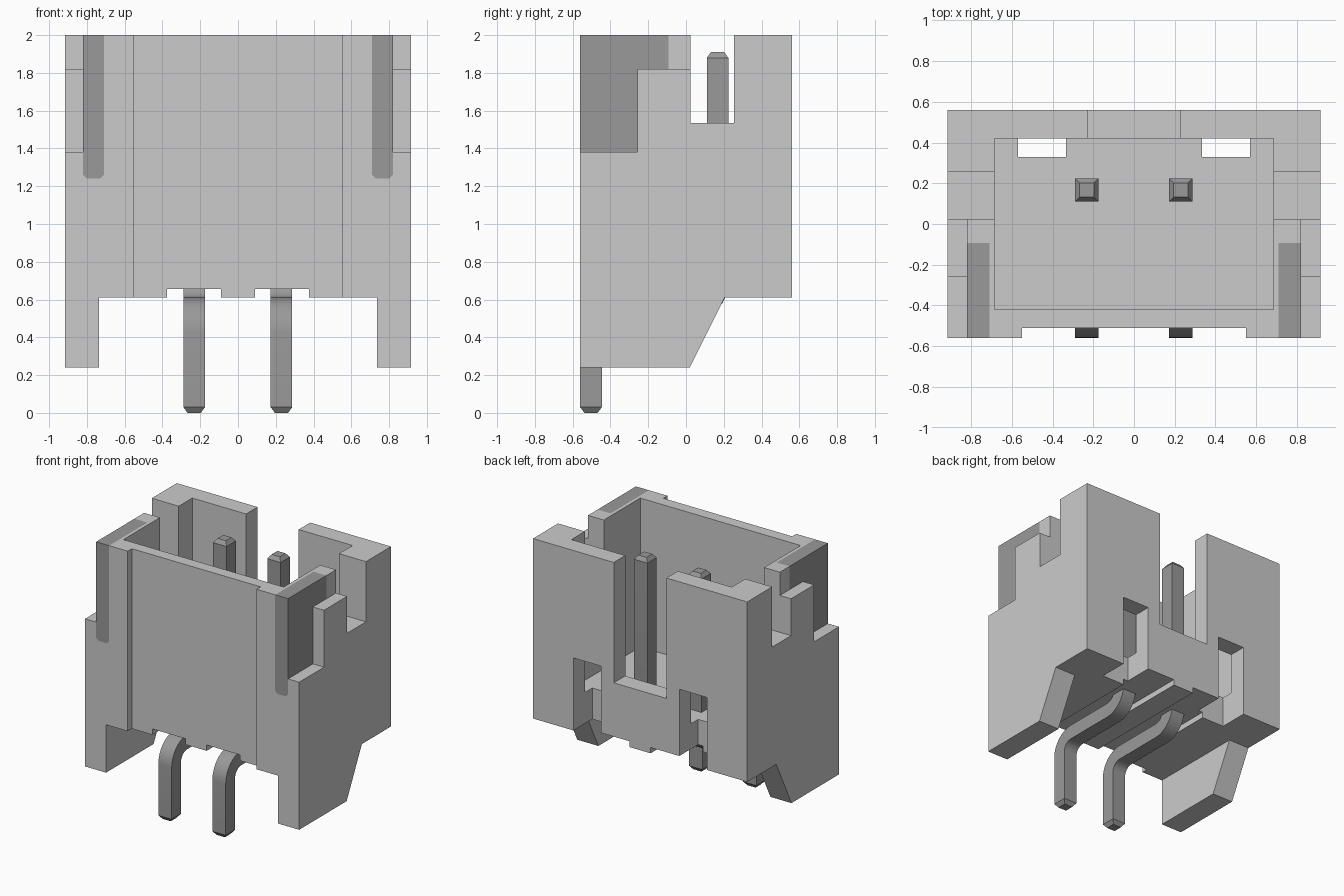
import bpy, bmesh, math

cube = bpy.data.objects.get("Cube")
if cube:
    bpy.data.objects.remove(cube, do_unlink=True)


def material(name, value):
    m = bpy.data.materials.new(name)
    m.use_nodes = True
    colour = (value, value, value, 1)
    m.diffuse_color = colour
    m.node_tree.nodes["Principled BSDF"].inputs["Base Color"].default_value = colour
    return m


PLASTIC = material("light grey plastic", 0.60)
METAL = material("dark grey metal", 0.32)


def finish(name, bm, mat):
    bmesh.ops.recalc_face_normals(bm, faces=bm.faces)
    mesh = bpy.data.meshes.new(name)
    bm.to_mesh(mesh)
    bm.free()
    mesh.materials.append(mat)
    ob = bpy.data.objects.new(name, mesh)
    bpy.context.collection.objects.link(ob)
    return ob


def prism(name, points, depth, mat=PLASTIC):
    """Extrude a closed polygon of 3D points along a vector."""
    bm = bmesh.new()
    face = bm.faces.new([bm.verts.new(p) for p in points])
    new = bmesh.ops.extrude_face_region(bm, geom=[face])["geom"]
    verts = [g for g in new if isinstance(g, bmesh.types.BMVert)]
    bmesh.ops.translate(bm, verts=verts, vec=depth)
    return finish(name, bm, mat)


def box(x0, x1, y0, y1, z0, z1):
    pts = [(x0, y0, z0), (x1, y0, z0), (x1, y1, z0), (x0, y1, z0)]
    return prism("cutter", pts, (0, 0, z1 - z0))


def cut(target, cutter):
    cutter.hide_render = True
    mod = target.modifiers.new("cut", "BOOLEAN")
    mod.operation = "DIFFERENCE"
    mod.solver = "EXACT"
    mod.object = cutter
    bpy.context.view_layer.objects.active = target
    bpy.ops.object.modifier_apply(modifier=mod.name)
    bpy.data.objects.remove(cutter, do_unlink=True)


def side_plate(name, s, top, front, mat):
    """Plate with two clipped lower corners, running back from the front."""
    xz = [(.71, top), (.71, 1.26), (.73, 1.24), (.80, 1.24), (.82, 1.26), (.82, top)]
    return prism(name, [(s * x, front, z) for x, z in xz], (0, -.093 - front, 0), mat)


# Housing: side profile with sloped legs and the side notch
profile = [(-.56, .24), (.02, .24), (.205, .61), (.56, .61), (.56, 2),
           (.255, 2), (.255, 1.535), (.025, 1.535), (.025, 2), (-.56, 2)]
housing = prism("housing", [(-.915, y, z) for y, z in profile], (1.83, 0, 0))

# Central cuts: cavity, front recess, gap between legs, back notch
for dims in [(-.685, .685, -.42, .42, .85, 2.3),
             (-.55, .55, -.8, -.51, 0, 2.3),
             (-.735, .735, -.8, .8, 0, .61),
             (-.225, .225, .35, .8, 1.07, 2.3)]:
    cut(housing, box(*dims))

# Paired cuts: pin channels, back windows, stepped outer walls
for x0, x1, y0, y1, z0, z1 in [(.09, .375, -.8, .8, .5, .655),
                               (.335, .57, .33, .8, .4, 1.17),
                               (.82, 1.1, -.8, -.257, 1.38, 2.3),
                               (.82, 1.1, -.3, .1, 1.82, 2.3)]:
    for s in (-1, 1):
        a, b = sorted((s * x0, s * x1))
        cut(housing, box(a, b, y0, y1, z0, z1))

# Metal side plates set into slots
for s, side in ((-1, "right"), (1, "left")):
    cut(housing, side_plate("cutter", s, 2.3, -.8, PLASTIC))
    side_plate(side + "_side_plate", s, 2.0, -.56, METAL)


# Bent square pins swept through two right-angle bends
def pin(name, cx):
    half, tip, r, steps = .057, .035, .13, 8
    rings = [(.167, 1.91, 1, 0, tip), (.167, 1.88, 1, 0, half)]
    for i in range(steps + 1):
        a = -math.pi / 2 * i / steps
        c, s = math.cos(a), math.sin(a)
        rings.append((.037 + r * c, .685 + r * s, c, s, half))
    for i in range(steps + 1):
        a = math.pi / 2 * (1 + i / steps)
        c, s = math.cos(a), math.sin(a)
        rings.append((-.373 + r * c, .425 + r * s, -c, -s, half))
    rings += [(-.503, .03, 1, 0, half), (-.503, 0, 1, 0, tip)]

    bm = bmesh.new()
    loops = []
    for y, z, ny, nz, h in rings:
        loops.append([bm.verts.new((cx + u * h, y + v * h * ny, z + v * h * nz))
                      for u, v in ((-1, -1), (1, -1), (1, 1), (-1, 1))])
    for a, b in zip(loops, loops[1:]):
        for k in range(4):
            j = (k + 1) % 4
            bm.faces.new((a[k], a[j], b[j], b[k]))
    bm.faces.new(loops[0])
    bm.faces.new(loops[-1])
    ob = finish(name, bm, METAL)
    bpy.ops.object.select_all(action="DESELECT")
    ob.select_set(True)
    bpy.context.view_layer.objects.active = ob
    bpy.ops.object.shade_smooth_by_angle(angle=math.radians(25))


pin("right_pin", -.232)
pin("left_pin", .23)
